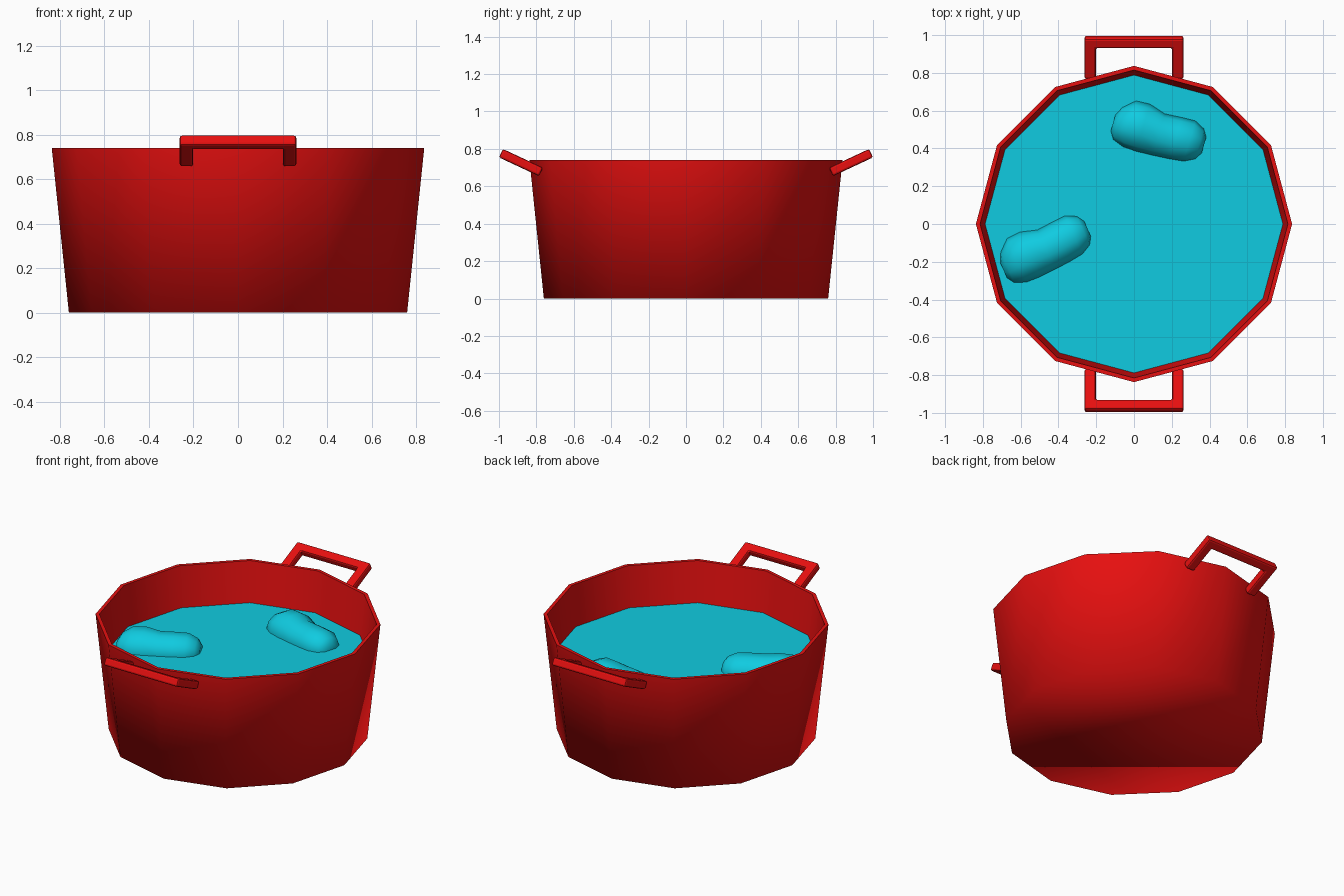
import bpy, bmesh, math
from mathutils import Matrix

if "Cube" in bpy.data.objects:
    bpy.data.objects.remove(bpy.data.objects["Cube"])

SIDES = 12


def material(name, rgb):
    m = bpy.data.materials.new(name)
    m.diffuse_color = (*rgb, 1)
    m.use_nodes = True
    m.node_tree.nodes["Principled BSDF"].inputs["Base Color"].default_value = m.diffuse_color
    return m


RED = material("red_enamel", (0.8, 0.005, 0.005))
BLUE = material("blue_water", (0.005, 0.6, 0.75))


def add_object(name, bm, mat):
    bmesh.ops.recalc_face_normals(bm, faces=bm.faces)
    me = bpy.data.meshes.new(name)
    bm.to_mesh(me)
    bm.free()
    me.materials.append(mat)
    ob = bpy.data.objects.new(name, me)
    bpy.context.collection.objects.link(ob)
    return ob


def loft(bm, rings):
    """Skin a list of equal-length point rings and cap both ends."""
    loops = [[bm.verts.new(p) for p in r] for r in rings]
    n = len(loops[0])
    for a, b in zip(loops, loops[1:]):
        for i in range(n):
            bm.faces.new((a[i], a[(i + 1) % n], b[(i + 1) % n], b[i]))
    bm.faces.new(loops[0][::-1])
    bm.faces.new(loops[-1])
    return loops


def circle(r, z):
    return [(r * math.cos(2 * math.pi * i / SIDES),
             r * math.sin(2 * math.pi * i / SIDES), z) for i in range(SIDES)]


# Pot: outer wall, rim and inner wall in one profile, smooth with a sharp rim
bm = bmesh.new()
loops = loft(bm, [circle(0.76, 0), circle(0.837, 0.74),
                  circle(0.815, 0.74), circle(0.742, 0.03)])
for f in bm.faces:
    f.smooth = True
for loop in loops[1:]:
    for i in range(SIDES):
        bm.edges.get((loop[i], loop[(i + 1) % SIDES])).smooth = False
add_object("pot", bm, RED)

# Water surface
bm = bmesh.new()
bm.faces.new([bm.verts.new(p) for p in circle(0.79, 0.48)])
water = add_object("water_surface", bm, BLUE)
water.data.polygons[0].flip() if water.data.polygons[0].normal.z < 0 else None

# Handles: a U-shaped frame, tilted up and outward, on both sides
U = [(-0.262, 0), (-0.262, 0.237), (0.262, 0.237), (0.262, 0),
     (0.202, 0), (0.202, 0.18), (-0.202, 0.18), (-0.202, 0)]
for name, turn in (("back_handle", 0), ("front_handle", math.pi)):
    bm = bmesh.new()
    loft(bm, [[(x, v, w) for x, v in U] for w in (-0.025, 0.025)])
    bm.transform(Matrix.Rotation(turn, 4, 'Z')
                 @ Matrix.Translation((0, 0.775, 0.677))
                 @ Matrix.Rotation(math.radians(25), 4, 'X'))
    ob = add_object(name, bm, RED)
    bev = ob.modifiers.new("bevel", 'BEVEL')
    bev.width = 0.011
    bev.segments = 2

# Floating bean-shaped lumps: (distance along, bend, radius) per ring
BEAN = [(-0.25, -0.02, 0.045), (-0.225, -0.015, 0.09), (-0.165, 0.0, 0.128),
        (-0.09, 0.0, 0.132), (0.0, -0.012, 0.116), (0.09, -0.006, 0.116),
        (0.165, 0.0, 0.113), (0.22, 0.0, 0.085), (0.245, 0.0, 0.045)]
for name, x, y, angle in (("left_lump", -0.47, -0.125, 24),
                          ("back_lump", 0.135, 0.485, -16)):
    bm = bmesh.new()
    loft(bm, [[(d, b + r * math.cos(math.tau * i / 10),
                0.9 * r * math.sin(math.tau * i / 10)) for i in range(10)]
              for d, b, r in BEAN])
    for f in bm.faces:
        f.smooth = True
    bm.transform(Matrix.Translation((x, y, 0.475))
                 @ Matrix.Rotation(math.radians(angle), 4, 'Z'))
    add_object(name, bm, BLUE)
